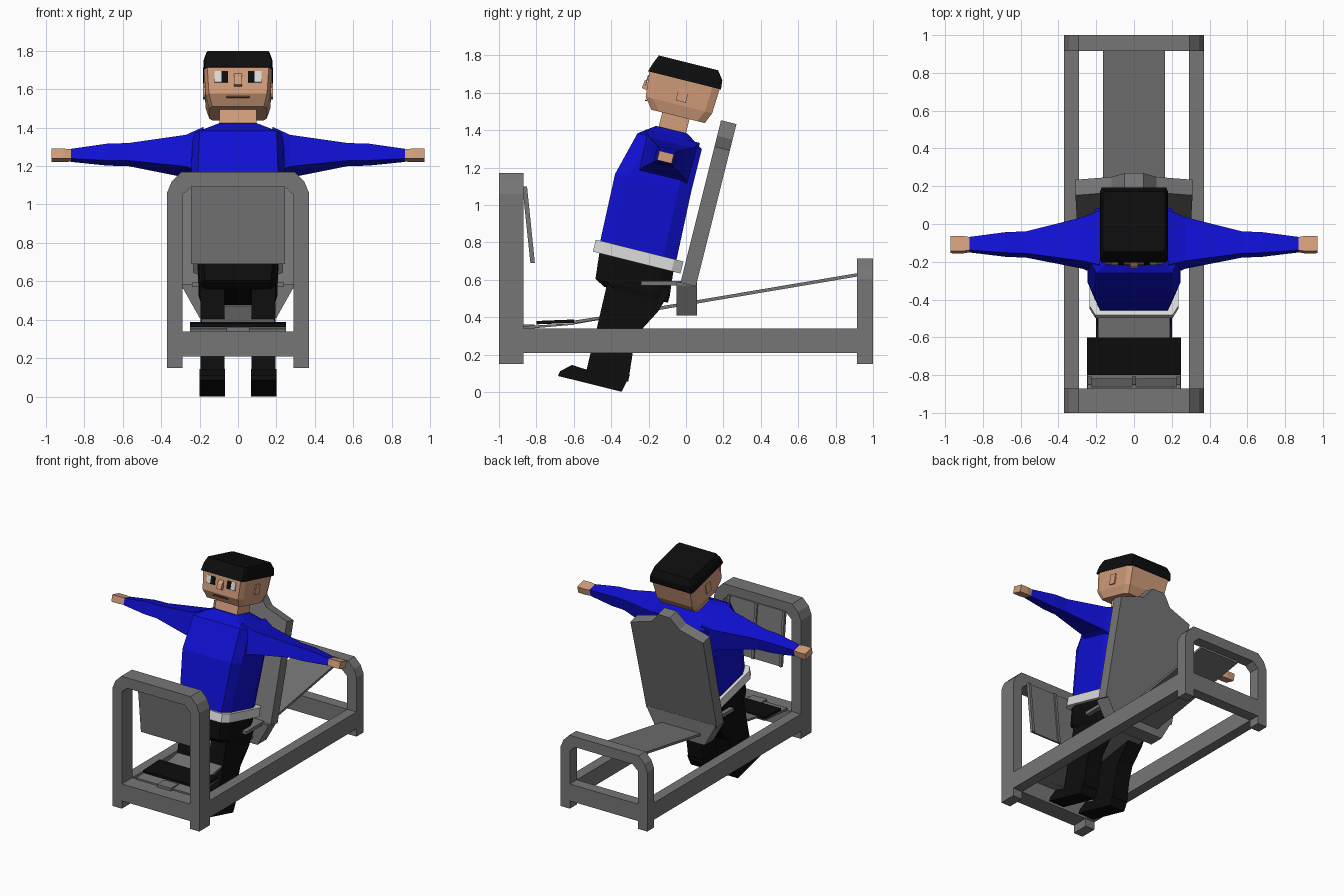
import bpy, bmesh, math
from mathutils import Matrix

if "Cube" in bpy.data.objects:
    bpy.data.objects.remove(bpy.data.objects["Cube"])

LEAN = Matrix.Rotation(math.radians(-14), 4, 'X')   # backward lean of rider and backrest


def material(name, rgb):
    m = bpy.data.materials.new(name)
    m.diffuse_color = (*rgb, 1)
    m.use_nodes = True
    m.node_tree.nodes["Principled BSDF"].inputs["Base Color"].default_value = m.diffuse_color
    return m


GRAY = material("frame gray", (0.18, 0.18, 0.18))
BLACK = material("black", (0.004, 0.004, 0.004))
BLUE = material("shirt blue", (0.005, 0.005, 0.66))
SKIN = material("skin", (0.65, 0.34, 0.20))
WHITE = material("white", (0.72, 0.72, 0.72))
DARK = material("mouth brown", (0.12, 0.06, 0.035))


def loft(name, rings, mat, lean=False):
    """Skin a list of equal-length closed rings and cap both ends."""
    bm = bmesh.new()
    vs = [[bm.verts.new(p) for p in r] for r in rings]
    n = len(rings[0])
    for a, b in zip(vs, vs[1:]):
        for i in range(n):
            j = (i + 1) % n
            bm.faces.new((a[i], a[j], b[j], b[i]))
    bm.faces.new(vs[0])
    bm.faces.new(vs[-1])
    bmesh.ops.recalc_face_normals(bm, faces=bm.faces)
    if lean:
        bm.transform(LEAN)
    me = bpy.data.meshes.new(name)
    bm.to_mesh(me)
    bm.free()
    me.materials.append(mat)
    ob = bpy.data.objects.new(name, me)
    bpy.context.collection.objects.link(ob)
    return ob


def box(name, x, y, z, mat, lean=False):
    ring = lambda h: [(x[0], y[0], h), (x[1], y[0], h), (x[1], y[1], h), (x[0], y[1], h)]
    return loft(name, [ring(z[0]), ring(z[1])], mat, lean)


def prism_x(name, yz, x, mat, lean=False):
    return loft(name, [[(h, a, b) for a, b in yz] for h in x], mat, lean)


def prism_y(name, xz, y, mat, lean=False):
    return loft(name, [[(a, h, b) for a, b in xz] for h in y], mat, lean)


def sym(half):
    """Close a right-hand outline by mirroring it in x."""
    return half + [(-a, b) for a, b in reversed(half)]


def section(w, hx, front, back, cx=0.85, d=0.07):
    """Horizontal eight-sided body section."""
    pts = [(hx * cx, front), (hx, front + d), (hx, back - d), (hx * cx, back)]
    return [(a, b, w) for a, b in sym(pts)]


# --- end hoops with chamfered corners, cross bars and side rails
def hoop(name, y, top):
    half = [(0.37, 0.15), (0.37, top - 0.11), (0.345, top - 0.05), (0.295, top)]
    inner = [(0.245, top - 0.08), (0.29, top - 0.12), (0.29, 0.15)]
    pts = half + [(-a, b) for a, b in reversed(half)]
    pts += [(-a, b) for a, b in reversed(inner)] + inner
    prism_y(name, pts, y, GRAY)
    box(name + "_cross_bar", (-0.29, 0.29), y, (0.21, 0.34), GRAY)


hoop("front_hoop", (-1, -0.87), 1.17)
hoop("back_hoop", (0.915, 1), 0.715)
for s in (-1, 1):
    box("side_rail", sorted((s * 0.29, s * 0.37)), (-0.87, 0.915), (0.21, 0.34), GRAY)

# --- hanging front panel with ribs behind it
prism_x("front_panel", [(-0.875, 1.10), (-0.862, 1.10), (-0.818, 0.69), (-0.832, 0.69)],
        (-0.245, 0.245), GRAY)
for x in (-0.235, 0, 0.235):
    prism_x("panel_rib", [(-0.862, 1.10), (-0.85, 1.10), (-0.808, 0.69), (-0.818, 0.69)],
            (x - 0.01, x + 0.01), GRAY)

# --- sloping centre beam, foot pad and latch
prism_x("sloping_beam", [(-0.6, 0.362), (0.93, 0.62), (0.93, 0.638), (-0.6, 0.38)],
        (-0.165, 0.165), GRAY)
prism_x("pad_support", [(-0.88, 0.335), (-0.6, 0.36), (-0.6, 0.368), (-0.88, 0.352)],
        (-0.25, 0.25), GRAY)
prism_x("foot_pad", [(-0.80, 0.362), (-0.6, 0.37), (-0.6, 0.388), (-0.80, 0.38)],
        (-0.25, 0.25), BLACK)
prism_x("pad_bridge", [(-0.6, 0.365), (-0.45, 0.39), (-0.45, 0.405), (-0.6, 0.382)],
        (-0.19, 0.19), GRAY)
box("latch", (-0.06, 0.06), (-0.90, -0.81), (0.34, 0.362), GRAY)

# --- backrest, bracket and seat
prism_y("backrest", sym([(0.30, 0.56), (0.31, 1.31), (0.12, 1.37), (0.05, 1.455)]),
        (-0.17, -0.085), GRAY, True)
prism_y("backrest_bracket", sym([(0.20, 0.41), (0.29, 0.57), (0.29, 0.585)]),
        (-0.05, 0.06), GRAY)
box("seat", (-0.24, 0.24), (-0.24, 0.02), (0.57, 0.595), GRAY)

# --- legs and shoes (rider parts are modelled upright and leaned back)
leg = [(-0.545, -0.02), (-0.545, 0.2), (-0.55, 0.5), (-0.21, 0.505), (-0.25, 0.38),
       (-0.32, 0.25), (-0.327, 0.135), (-0.313, -0.02)]
shoe = [(-0.685, -0.082), (-0.68, -0.055), (-0.627, -0.007), (-0.55, -0.012),
        (-0.313, 0.015), (-0.335, -0.082)]
for s in (-1, 1):
    prism_x("leg", leg, (s * 0.07, s * 0.195), BLACK, True)
    prism_x("shoe", shoe, (s * 0.068, s * 0.2), BLACK, True)
loft("hips", [section(0.44, 0.195, -0.56, -0.21), section(0.47, 0.205, -0.616, -0.208),
              section(0.615, 0.21, -0.63, -0.222)], BLACK, True)

# --- belt and shirt
loft("belt", [section(w, 0.235, -0.665, -0.182, 0.87, 0.05) for w in (0.608, 0.674)], WHITE, True)
loft("shirt_body", [section(0.665, 0.21, -0.64, -0.22), section(1.04, 0.245, -0.65, -0.232),
                    section(1.28, 0.235, -0.586, -0.232),
                    section(1.342, 0.115, -0.50, -0.325, 0.85, 0.04)], BLUE, True)


# --- sleeves and hands
def limb_ring(x, u, w, hu, hw):
    return [(x, u - hu, w - hw), (x, u + hu, w - hw), (x, u + hu, w + hw), (x, u - hu, w + hw)]


for s in (-1, 1):
    loft("sleeve", [limb_ring(s * 0.18, -0.40, 1.185, 0.15, 0.125),
                    limb_ring(s * 0.27, -0.40, 1.19, 0.12, 0.085),
                    limb_ring(s * 0.57, -0.41, 1.196, 0.06, 0.047),
                    limb_ring(s * 0.68, -0.41, 1.196, 0.056, 0.045),
                    limb_ring(s * 0.87, -0.41, 1.192, 0.036, 0.026)], BLUE, True)
    loft("hand", [limb_ring(s * 0.86, -0.41, 1.192, 0.034, 0.024),
                  limb_ring(s * 0.91, -0.41, 1.192, 0.042, 0.026),
                  limb_ring(s * 0.972, -0.41, 1.192, 0.04, 0.026)], SKIN, True)


# --- neck, head and hair
box("neck", (-0.095, 0.095), (-0.485, -0.335), (1.32, 1.44), SKIN, True)
loft("head", [section(1.42, 0.15, -0.545, -0.25, 0.9, 0.04),
              section(1.48, 0.168, -0.591, -0.225, 0.9, 0.04),
              section(1.62, 0.178, -0.605, -0.217, 0.9, 0.04)], SKIN, True)
loft("hair", [section(1.615, 0.181, -0.612, -0.21, 0.96, 0.02),
              section(1.665, 0.178, -0.596, -0.215, 0.96, 0.02),
              section(1.711, 0.163, -0.576, -0.25, 0.96, 0.02)], BLACK, True)

# --- face details
for s in (-1, 1):
    box("eye_white", sorted((s * 0.085, s * 0.122)), (-0.606, -0.597), (1.537, 1.595), WHITE, True)
    box("pupil", sorted((s * 0.052, s * 0.086)), (-0.607, -0.598), (1.537, 1.595), BLACK, True)
    box("ear", sorted((s * 0.172, s * 0.181)), (-0.43, -0.375), (1.50, 1.575), SKIN, True)
prism_x("nose", [(-0.59, 1.515), (-0.622, 1.52), (-0.618, 1.56), (-0.60, 1.585)],
        (-0.02, 0.02), SKIN, True)
box("mouth", (-0.06, 0.06), (-0.589, -0.580), (1.458, 1.465), DARK, True)
